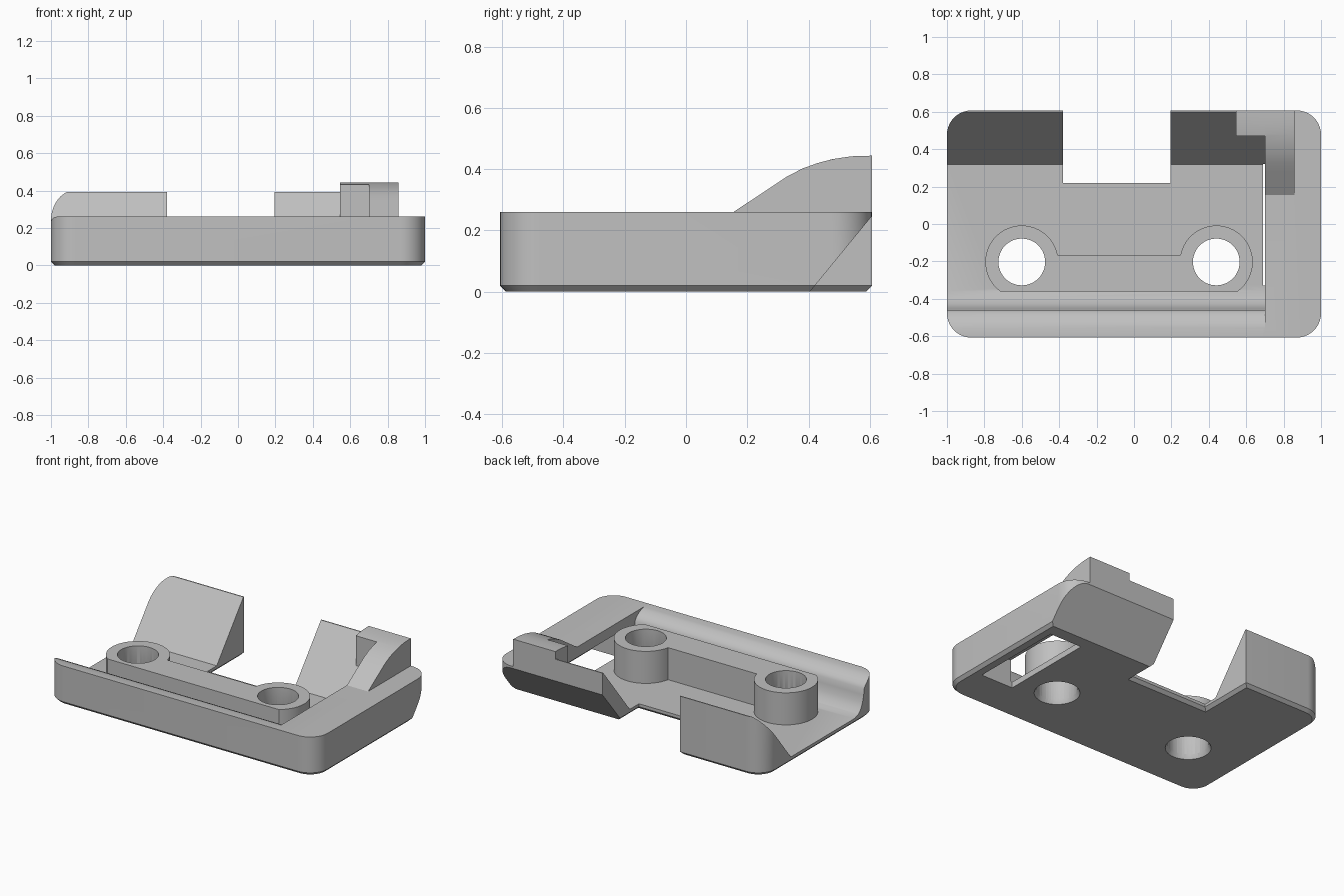
import bpy, bmesh, math
from mathutils import Vector

cube = bpy.data.objects.get("Cube")
if cube:
    bpy.data.objects.remove(cube, do_unlink=True)

grey = bpy.data.materials.new("plain_grey")
grey.use_nodes = True
grey.diffuse_color = (0.53, 0.53, 0.53, 1)
grey.node_tree.nodes["Principled BSDF"].inputs["Base Color"].default_value = (0.53, 0.53, 0.53, 1)


def prism(name, points, start, end, axis="z", chamfer=0):
    """Extrude a closed outline: (x, y) along z, or (y, z) along x."""
    bm = bmesh.new()
    place = (lambda p: (p[0], p[1], start)) if axis == "z" else (lambda p: (start, p[0], p[1]))
    base = bm.faces.new([bm.verts.new(place(p)) for p in points])
    top = bmesh.ops.extrude_face_region(bm, geom=[base])["geom"]
    shift = Vector((0, 0, end - start)) if axis == "z" else Vector((end - start, 0, 0))
    bmesh.ops.translate(bm, vec=shift, verts=[v for v in top if isinstance(v, bmesh.types.BMVert)])
    bmesh.ops.recalc_face_normals(bm, faces=bm.faces)
    if chamfer:
        low = [e for e in bm.edges if all(abs(v.co.z - start) < 1e-5 for v in e.verts)]
        bmesh.ops.bevel(bm, geom=low, offset=chamfer, segments=1, affect="EDGES")
    mesh = bpy.data.meshes.new(name)
    bm.to_mesh(mesh)
    bm.free()
    mesh.materials.append(grey)
    obj = bpy.data.objects.new(name, mesh)
    bpy.context.collection.objects.link(obj)
    return obj


def rect(x0, x1, y0, y1):
    return [(x0, y0), (x1, y0), (x1, y1), (x0, y1)]


def arc(cx, cy, r, a0, a1, steps):
    angles = [math.radians(a0 + (a1 - a0) * i / steps) for i in range(steps + 1)]
    return [(cx + r * math.cos(a), cy + r * math.sin(a)) for a in angles]


def circle(cx, cy, r):
    return arc(cx, cy, r, 0, 360, 48)[:-1]


def combine(target, tool, operation):
    mod = target.modifiers.new(operation, "BOOLEAN")
    mod.operation, mod.solver, mod.object = operation, "EXACT", tool
    bpy.ops.object.select_all(action="DESELECT")
    bpy.context.view_layer.objects.active = target
    target.select_set(True)
    bpy.ops.object.modifier_apply(modifier=mod.name)
    bpy.data.objects.remove(tool, do_unlink=True)


# Rounded plate with a notch in the back edge and a chamfered underside
half, back, r = 1.0, 0.607, 0.13
cx, cy = half - r, back - r
outline = (arc(-cx, -cy, r, 180, 270, 10) + arc(cx, -cy, r, 270, 360, 10) + arc(cx, cy, r, 0, 90, 10)
           + [(0.195, back), (0.195, 0.22), (-0.38, 0.22), (-0.38, back)] + arc(-cx, cy, r, 90, 180, 10))
plate = prism("mounting_plate", outline, 0, 0.395, chamfer=0.02)

# Channel with a curved front lip and a sloping back wall
floor = 0.04
channel = [(-0.7, 0.26), (-0.56, 0.26), (-0.53, 0.254), (-0.5, 0.24), (-0.475, 0.222), (-0.46, 0.2),
           (-0.455, 0.16), (-0.443, 0.115), (-0.425, 0.078), (-0.4, 0.052), (-0.36, floor),
           (0.317, floor), (0.6, 0.393), (0.7, 0.393), (0.7, 0.6), (-0.7, 0.6)]
combine(plate, prism("channel_cutter", channel, -1.2, 0.7, "x"), "DIFFERENCE")
combine(plate, prism("shoulder_cutter", rect(0.69, 1.2, -0.8, 0.8), 0.26, 0.7), "DIFFERENCE")

# Screw bosses joined by a bar, with a flat front
hole_y, holes, top = -0.203, (-0.6, 0.44), 0.255
for x in holes:
    a = math.degrees(math.asin(0.157 / 0.195))
    boss = prism("screw_boss", arc(x, hole_y, 0.195, -a, 180 + a, 40), 0.03, top)
    combine(plate, boss, "UNION")
combine(plate, prism("boss_bar", rect(holes[0], holes[1], -0.36, -0.165), 0.03, top), "UNION")

# Curved catch on the right shoulder
crown = [(0.28, 0.343), (0.33, 0.376), (0.38, 0.402), (0.43, 0.42), (0.48, 0.433), (0.54, 0.442), (back, 0.444)]
catch = [(back, 0.2), (0.155, 0.2), (0.155, 0.26)] + crown
tab = [(back, 0.2), (0.47, 0.2), (0.47, 0.431)] + crown[4:]
combine(plate, prism("catch", catch, 0.7, 0.857, "x"), "UNION")
combine(plate, prism("catch_tab", tab, 0.545, 0.7, "x"), "UNION")

# Sloping undercut below the right half of the back edge
undercut = [(0.388, -0.02), (0.607, 0.247), (0.8, 0.483), (0.8, -0.02)]
combine(plate, prism("undercut_cutter", undercut, 0.1, 1.2, "x"), "DIFFERENCE")

# Pocket under the shoulder, open to the underside and the channel
combine(plate, prism("pocket_cutter", rect(0.69, 0.93, -0.33, 0.32), -0.1, 0.19), "DIFFERENCE")

# Screw holes, countersunk from below
for x in holes:
    combine(plate, prism("hole_cutter", circle(x, hole_y, 0.125), -0.1, 0.5), "DIFFERENCE")
    sink = prism("sink_cutter", circle(x, hole_y, 0.155), -0.03, 0.03)
    for v in sink.data.vertices:
        if v.co.z > 0:
            v.co.x = x + (v.co.x - x) * 0.8
            v.co.y = hole_y + (v.co.y - hole_y) * 0.8
    combine(plate, sink, "DIFFERENCE")

bpy.context.view_layer.objects.active = plate
plate.select_set(True)
bpy.ops.object.shade_smooth_by_angle(angle=math.radians(28))
